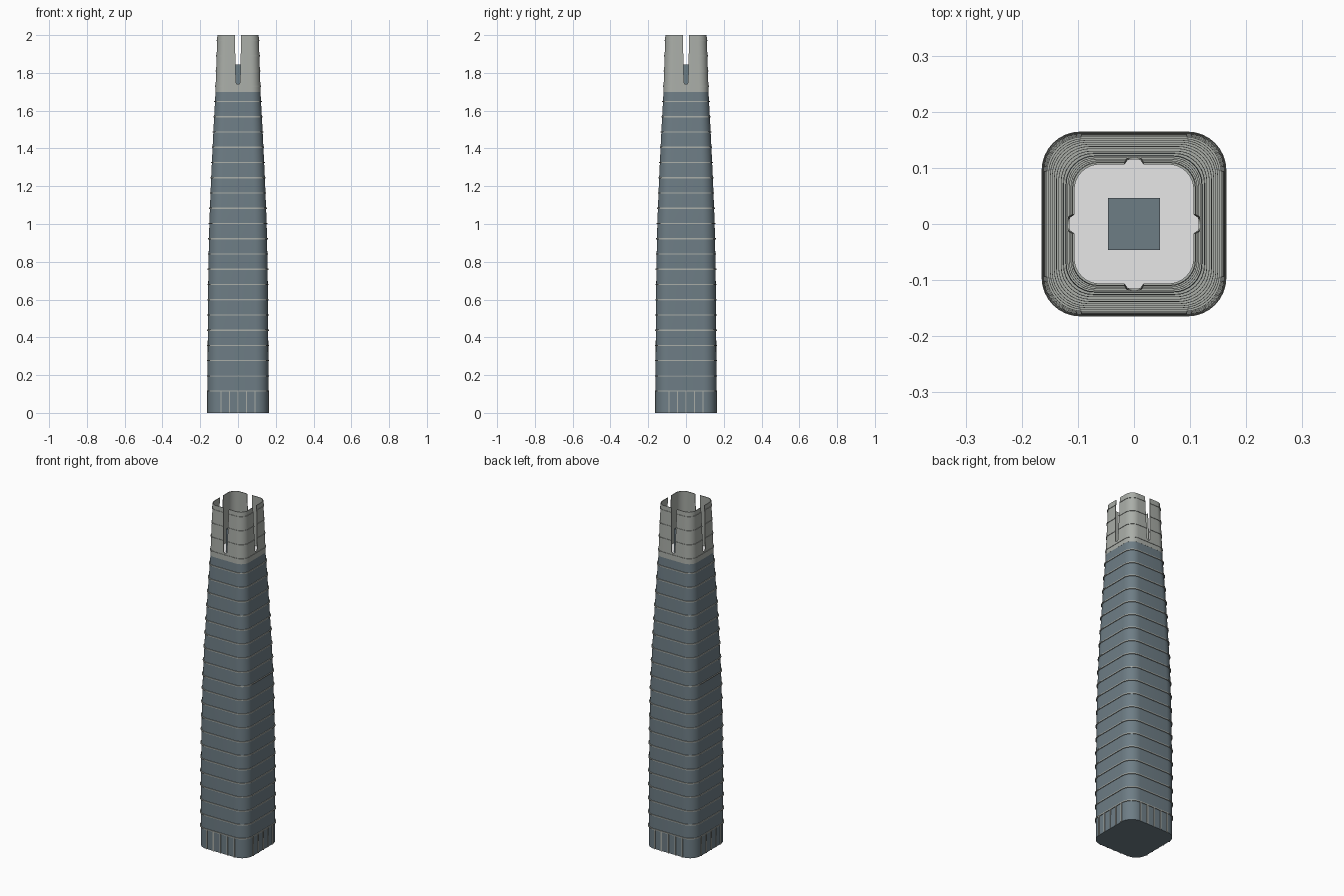
import bpy, bmesh, math
from mathutils import Matrix

cube = bpy.data.objects.get("Cube")
if cube:
    bpy.data.objects.remove(cube, do_unlink=True)


def material(name, rgb):
    m = bpy.data.materials.new(name)
    m.use_nodes = True
    m.diffuse_color = (*rgb, 1)
    m.node_tree.nodes["Principled BSDF"].inputs["Base Color"].default_value = (*rgb, 1)
    return m


GLASS = material("slate glass", (0.155, 0.205, 0.235))
STONE = material("pale grey cladding", (0.40, 0.42, 0.39))
WHITE = material("white roof", (0.95, 0.95, 0.95))

# Half width of the tower at a few heights
PROFILE = [(0, 0.161), (0.45, 0.160), (0.75, 0.157), (1.0, 0.152), (1.25, 0.142),
           (1.5, 0.130), (1.7, 0.119), (2.0, 0.109)]
ROOF = 1.70
BASE = 0.115
STEP = 0.0807


def half_width(z):
    for (z0, w0), (z1, w1) in zip(PROFILE, PROFILE[1:]):
        if z <= z1:
            return w0 + (w1 - w0) * (z - z0) / (z1 - z0)
    return PROFILE[-1][1]


def rounded_square(bm, z, grow=0, steps=8):
    """Loop of vertices around the plan at height z."""
    w = half_width(z) + grow
    r = 0.42 * w
    loop = []
    for corner in range(4):
        a0 = corner * math.pi / 2
        mid = a0 + math.pi / 4
        cx = math.copysign(w - r, math.cos(mid))
        cy = math.copysign(w - r, math.sin(mid))
        for i in range(steps + 1):
            a = a0 + i / steps * math.pi / 2
            loop.append(bm.verts.new((cx + r * math.cos(a), cy + r * math.sin(a), z)))
    return loop


def bridge(bm, lower, upper):
    n = len(lower)
    for i in range(n):
        j = (i + 1) % n
        bm.faces.new((lower[i], lower[j], upper[j], upper[i]))


def finish(bm, name, mat, smooth=True):
    bmesh.ops.recalc_face_normals(bm, faces=bm.faces)
    me = bpy.data.meshes.new(name)
    bm.to_mesh(me)
    bm.free()
    ob = bpy.data.objects.new(name, me)
    bpy.context.collection.objects.link(ob)
    me.materials.append(mat)
    if smooth:
        shade(ob)
    return ob


def activate(ob):
    bpy.ops.object.select_all(action="DESELECT")
    ob.select_set(True)
    bpy.context.view_layer.objects.active = ob


def shade(ob):
    activate(ob)
    bpy.ops.object.shade_smooth_by_angle(angle=math.radians(30))


def solid(name, mat, heights, grow=0):
    """Capped loft following the tower profile."""
    bm = bmesh.new()
    loops = [rounded_square(bm, z, grow) for z in heights]
    for a, b in zip(loops, loops[1:]):
        bridge(bm, a, b)
    bm.faces.new(loops[0])
    bm.faces.new(loops[-1])
    return finish(bm, name, mat)


def tubes(name, mat, spans, inner, outer):
    """Closed hollow rings, one for each (bottom, top) span."""
    bm = bmesh.new()
    for z0, z1 in spans:
        loops = [rounded_square(bm, z, g) for z, g in
                 ((z0, outer), (z1, outer), (z1, inner), (z0, inner))]
        for i in range(4):
            bridge(bm, loops[i], loops[(i + 1) % 4])
    return finish(bm, name, mat)


def add_box(bm, centre, size, turn=0):
    m = (Matrix.Rotation(turn, 4, "Z") @ Matrix.Translation(centre)
         @ Matrix.Diagonal((*size, 1)))
    bmesh.ops.create_cube(bm, size=1, matrix=m)


# Glass shaft and roof deck
heights = [ROOF * i / 20 for i in range(21)]
solid("glass_shaft", GLASS, heights)
solid("roof_deck", WHITE, [ROOF, ROOF + 0.005], -0.003)

# Thin floor bands
levels = [BASE + STEP * i for i in range(24)]
spans = [(z - 0.003, z + 0.003) for z in levels]
tubes("floor_bands", STONE, [s for s in spans if s[1] < ROOF], -0.002, 0.004)
crown_bands = tubes("crown_bands", STONE, [s for s in spans if s[0] > ROOF], -0.001, 0.003)

# Open crown wall
crown = tubes("crown_wall", STONE, [(ROOF, 2.0)], -0.003, 0.0005)

# Tapered slots with round bottoms, cut through all four sides of the crown
for turn in (0, math.pi / 2):
    bm = bmesh.new()
    outline = [(0.018, 2.05)]
    for i in range(9):
        a = -math.pi * i / 8
        outline.append((0.011 * math.cos(a), 1.751 + 0.011 * math.sin(a)))
    outline.append((-0.018, 2.05))
    face = bm.faces.new([bm.verts.new((x, -0.3, z)) for x, z in outline])
    out = bmesh.ops.extrude_face_region(bm, geom=[face])
    moved = [v for v in out["geom"] if isinstance(v, bmesh.types.BMVert)]
    bmesh.ops.translate(bm, verts=moved, vec=(0, 0.6, 0))
    bmesh.ops.rotate(bm, verts=bm.verts, matrix=Matrix.Rotation(turn, 3, "Z"))
    cutter = finish(bm, "slot_cutter", STONE, smooth=False)
    cutter.hide_render = True
    for ob in (crown, crown_bands):
        mod = ob.modifiers.new("slot", "BOOLEAN")
        mod.operation = "DIFFERENCE"
        mod.solver = "EXACT"
        mod.object = cutter
        activate(ob)
        bpy.ops.object.modifier_apply(modifier=mod.name)
    bpy.data.objects.remove(cutter, do_unlink=True)
for ob in (crown, crown_bands):
    shade(ob)

# Service core rising inside the crown
bm = bmesh.new()
add_box(bm, (0, 0, (ROOF + 1.845) / 2), (0.092, 0.092, 1.845 - ROOF))
finish(bm, "service_core", GLASS, smooth=False)

# Upright fins around the base
bm = bmesh.new()
for side in range(4):
    for i in range(-2, 3):
        add_box(bm, (i * 0.045, -half_width(0) - 0.001, BASE / 2),
                (0.007, 0.006, BASE), side * math.pi / 2)
finish(bm, "base_fins", STONE, smooth=False)
